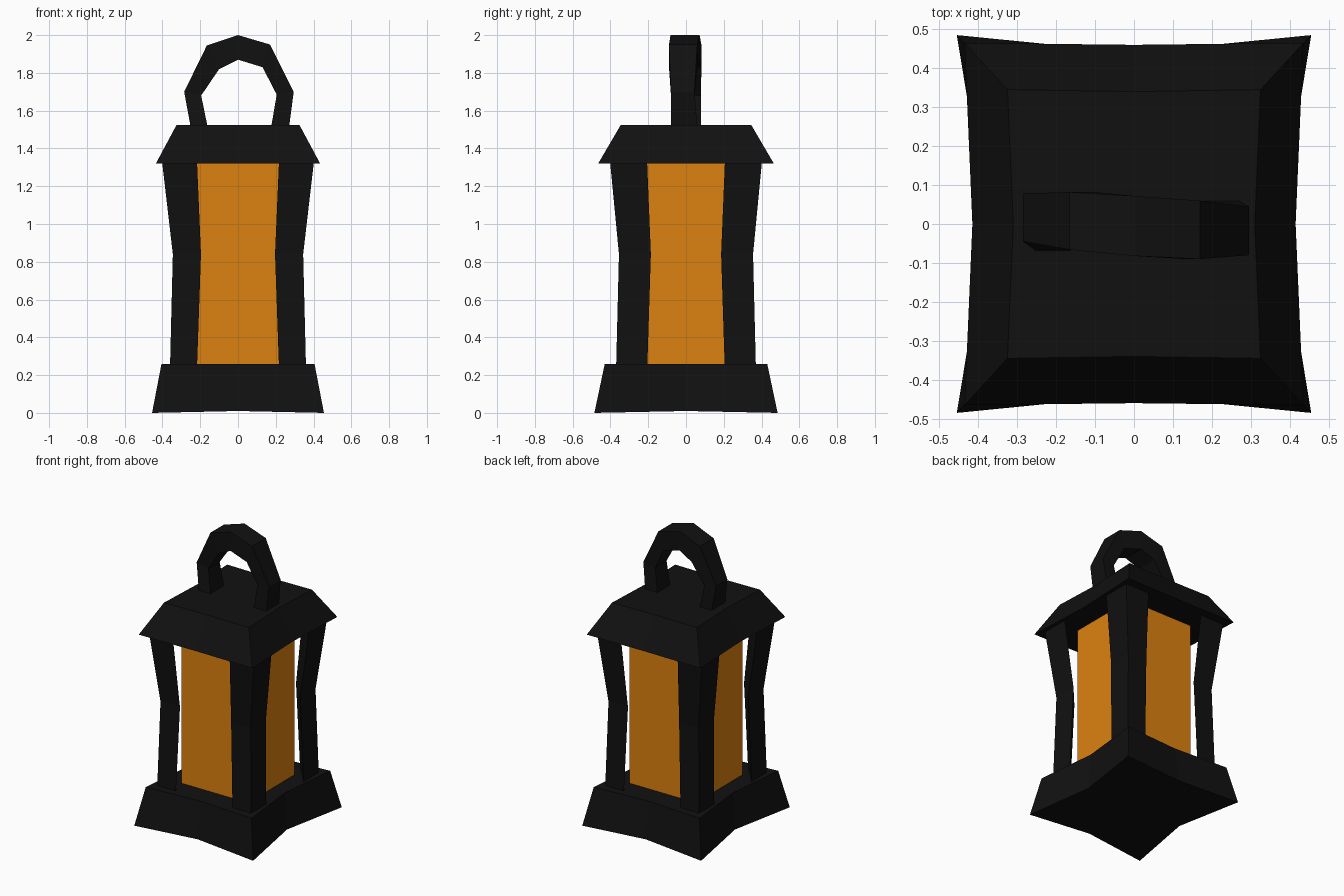
import bpy

if "Cube" in bpy.data.objects:
    bpy.data.objects.remove(bpy.data.objects["Cube"])

def material(name, color):
    m = bpy.data.materials.new(name)
    m.diffuse_color = color
    m.use_nodes = True
    m.node_tree.nodes["Principled BSDF"].inputs["Base Color"].default_value = m.diffuse_color
    return m

IRON = material("black_iron", (0.0055, 0.0055, 0.0055, 1))
AMBER = material("amber_glass", (0.72, 0.22, 0.005, 1))

def loft(name, rings, mat):
    """Skin equal-length closed rings and cap both ends."""
    n = len(rings[0])
    verts = [p for r in rings for p in r]
    faces = [tuple(reversed(range(n))), tuple(range(len(verts) - n, len(verts)))]
    for k in range(len(rings) - 1):
        for i in range(n):
            j = (i + 1) % n
            faces.append((k * n + i, k * n + j, (k + 1) * n + j, (k + 1) * n + i))
    me = bpy.data.meshes.new(name)
    me.from_pydata(verts, [], faces)
    me.materials.append(mat)
    ob = bpy.data.objects.new(name, me)
    bpy.context.collection.objects.link(ob)
    # consistent outward normals
    import bmesh
    bm = bmesh.new()
    bm.from_mesh(me)
    bmesh.ops.recalc_face_normals(bm, faces=bm.faces)
    bm.to_mesh(me)
    bm.free()
    return ob

def pinched(x, y, z, dx, dy, dz=0.0):
    """Rectangle whose side midpoints are pulled inward."""
    return [(-x, -y, z), (0, -y + dy, z + dz), (x, -y, z), (x - dx, 0, z + dz),
            (x, y, z), (0, y - dy, z + dz), (-x, y, z), (-x + dx, 0, z + dz)]

# Flared base and sloped roof
loft("base", [pinched(.455, .485, 0, .08, .045, .01),
              pinched(.405, .43, .26, .045, .025)], IRON)
loft("roof", [pinched(.435, .465, 1.32, .02, .005),
              pinched(.325, .345, 1.525, .015, .005)], IRON)

# Glowing glass box
g = .255
loft("glass", [[(-g, -g, z), (g, -g, z), (g, g, z), (-g, g, z)] for z in (.25, 1.33)], AMBER)

# Four bowed triangular corner posts: z, outer x, outer y, inner x, inner y
POST = [(.24, .36, .37, .217, .205), (.84, .345, .355, .196, .186), (1.33, .402, .402, .217, .206)]
for sx, side in ((-1, "left"), (1, "right")):
    for sy, end in ((-1, "front"), (1, "back")):
        loft(f"{end}_{side}_post",
             [[(sx * ox, sy * oy, z), (sx * ix, sy * oy, z), (sx * ox, sy * iy, z)]
              for z, ox, oy, ix, iy in POST], IRON)

# Faceted carrying handle: outer x, z, inner x, z, y range
HANDLE = [(-.25, 1.51, -.16, 1.51, -.07, .08), (-.285, 1.70, -.195, 1.68, -.045, .078),
          (-.165, 1.945, -.10, 1.82, -.066, .082), (0, 2.0, 0, 1.87, -.082, .072),
          (.17, 1.95, .13, 1.83, -.09, .06), (.295, 1.70, .205, 1.685, -.08, .045),
          (.27, 1.51, .175, 1.51, -.08, .06)]
loft("handle", [[(ox, a, oz), (ox, b, oz), (ix, b, iz), (ix, a, iz)]
                for ox, oz, ix, iz, a, b in HANDLE], IRON)
